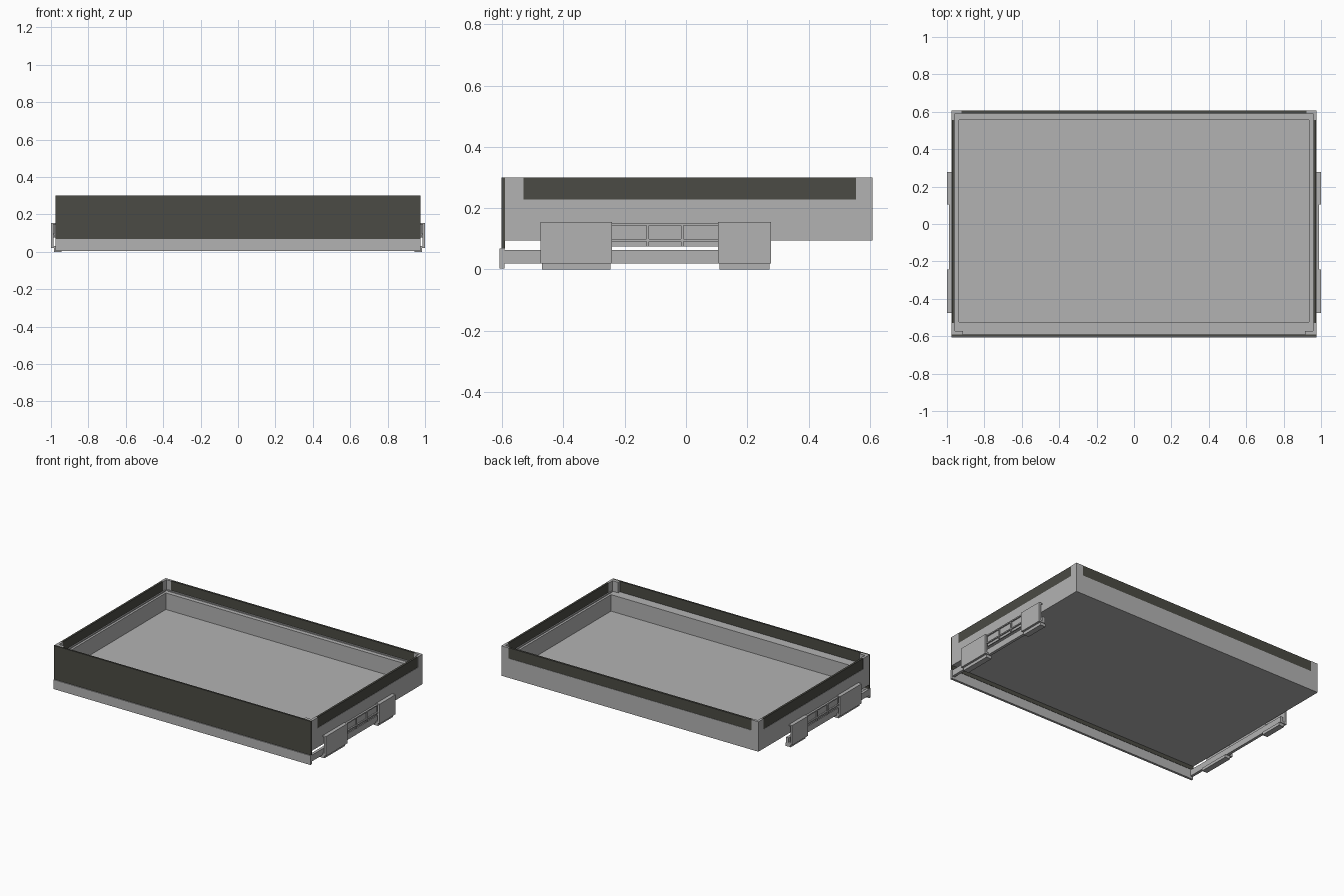
import bpy
import bmesh

cube = bpy.data.objects.get("Cube")
if cube:
    bpy.data.objects.remove(cube, do_unlink=True)


def material(name, rgb):
    m = bpy.data.materials.new(name)
    m.use_nodes = True
    m.diffuse_color = (*rgb, 1)
    m.node_tree.nodes["Principled BSDF"].inputs["Base Color"].default_value = (*rgb, 1)
    return m


GREY = material("light grey", (0.45, 0.45, 0.45))
DARK = material("charcoal", (0.07, 0.07, 0.058))


def finish(name, bm, mat):
    bmesh.ops.recalc_face_normals(bm, faces=bm.faces)
    mesh = bpy.data.meshes.new(name)
    bm.to_mesh(mesh)
    bm.free()
    mesh.materials.append(mat)
    obj = bpy.data.objects.new(name, mesh)
    bpy.context.collection.objects.link(obj)
    return obj


def prism(name, points, z0, z1, mat):
    """Extrude a plan outline from z0 up to z1."""
    bm = bmesh.new()
    face = bm.faces.new([bm.verts.new((x, y, z0)) for x, y in points])
    new = bmesh.ops.extrude_face_region(bm, geom=[face])["geom"]
    for v in new:
        if isinstance(v, bmesh.types.BMVert):
            v.co.z = z1
    return finish(name, bm, mat)


def box(name, x, y, z, mat):
    outline = [(x[0], y[0]), (x[1], y[0]), (x[1], y[1]), (x[0], y[1])]
    return prism(name, outline, *z, mat)


def pair(name, x, y, z, mat):
    """Matching boxes on the left (+x) and right (-x)."""
    box("left_" + name, x, y, z, mat)
    box("right_" + name, (-x[1], -x[0]), y, z, mat)


# Main dimensions
HALF, FRONT, BACK = 0.975, -0.59, 0.608
BOTTOM, LEDGE, TOP, FLOOR = 0.095, 0.228, 0.30, 0.115

# Tray: walls with a flat ledge around a sunken floor
tray = box("tray", (-HALF, HALF), (FRONT, BACK), (BOTTOM, LEDGE), GREY)
bm = bmesh.new()
bm.from_mesh(tray.data)
bm.faces.ensure_lookup_table()
top = max(bm.faces, key=lambda f: f.calc_center_median().z)
bmesh.ops.inset_region(bm, faces=[top], thickness=0.055)
for v in top.verts:
    v.co.y = -0.525 if v.co.y < 0 else 0.555
well = bmesh.ops.extrude_discrete_faces(bm, faces=[top])["faces"][0]
for v in well.verts:
    v.co.z = FLOOR
bm.to_mesh(tray.data)
bm.free()

# L-shaped corner posts above the ledge
T = 0.018
for sx, side in ((1, "left"), (-1, "right")):
    for y, dy, arm, end in ((FRONT, 1, 0.06, "front"), (BACK, -1, 0.053, "back")):
        plan = [(0, 0), (arm, 0), (arm, T), (T, T), (T, arm), (0, arm)]
        pts = [(sx * (HALF - a), y + dy * b) for a, b in plan]
        prism(f"{side}_{end}_post", pts, LEDGE, TOP, GREY)

# Dark rim strips between the posts, with slim grey beads on the ledge
pair("rim_strip", (0.959, 0.973), (-0.53, 0.555), (LEDGE, TOP), DARK)
box("back_rim_strip", (-0.922, 0.922), (0.592, 0.606), (LEDGE, TOP), DARK)
pair("ledge_bead", (0.951, 0.959), (-0.56, 0.58), (LEDGE, 0.235), GREY)
box("back_ledge_bead", (-0.945, 0.945), (0.584, 0.592), (LEDGE, 0.235), GREY)

# Front panel and the plate below it
box("front_panel", (-HALF, HALF), (-0.602, FRONT), (0.068, TOP), DARK)
box("front_lower_plate", (-HALF, HALF), (-0.608, -0.592), (0.004, 0.068), GREY)

# Side rails running back from the lower plate
pair("rail", (0.953, 0.972), (-0.592, 0.278), (0.02, 0.063), GREY)

# Side brackets: outer plate, flanges and a foot beneath
for name, y0, y1 in (("front_bracket", -0.475, -0.242), ("back_bracket", 0.105, 0.278)):
    pair(name + "_plate", (0.986, 1.0), (y0, y1), (0.02, 0.155), GREY)
    pair(name + "_top_flange", (HALF, 0.986), (y0, y1), (0.147, 0.155), GREY)
    pair(name + "_lower_flange", (0.972, 0.986), (y0, y1), (0.02, 0.032), GREY)
    pair(name + "_foot", (0.945, 0.985), (y0 + 0.005, y1 - 0.005), (0, 0.02), GREY)

# Ribbed panel joining the two brackets
pair("link_panel", (HALF, 0.981), (-0.242, 0.105), (0.075, 0.15), GREY)
for i, z in enumerate((0.095, 0.148)):
    pair(f"link_bar_{i}", (0.981, 0.99), (-0.242, 0.105), (z - 0.004, z + 0.004), GREY)
for i, y in enumerate((-0.125, -0.012)):
    pair(f"link_rib_{i}", (0.981, 0.989), (y - 0.004, y + 0.004), (0.075, 0.15), GREY)
